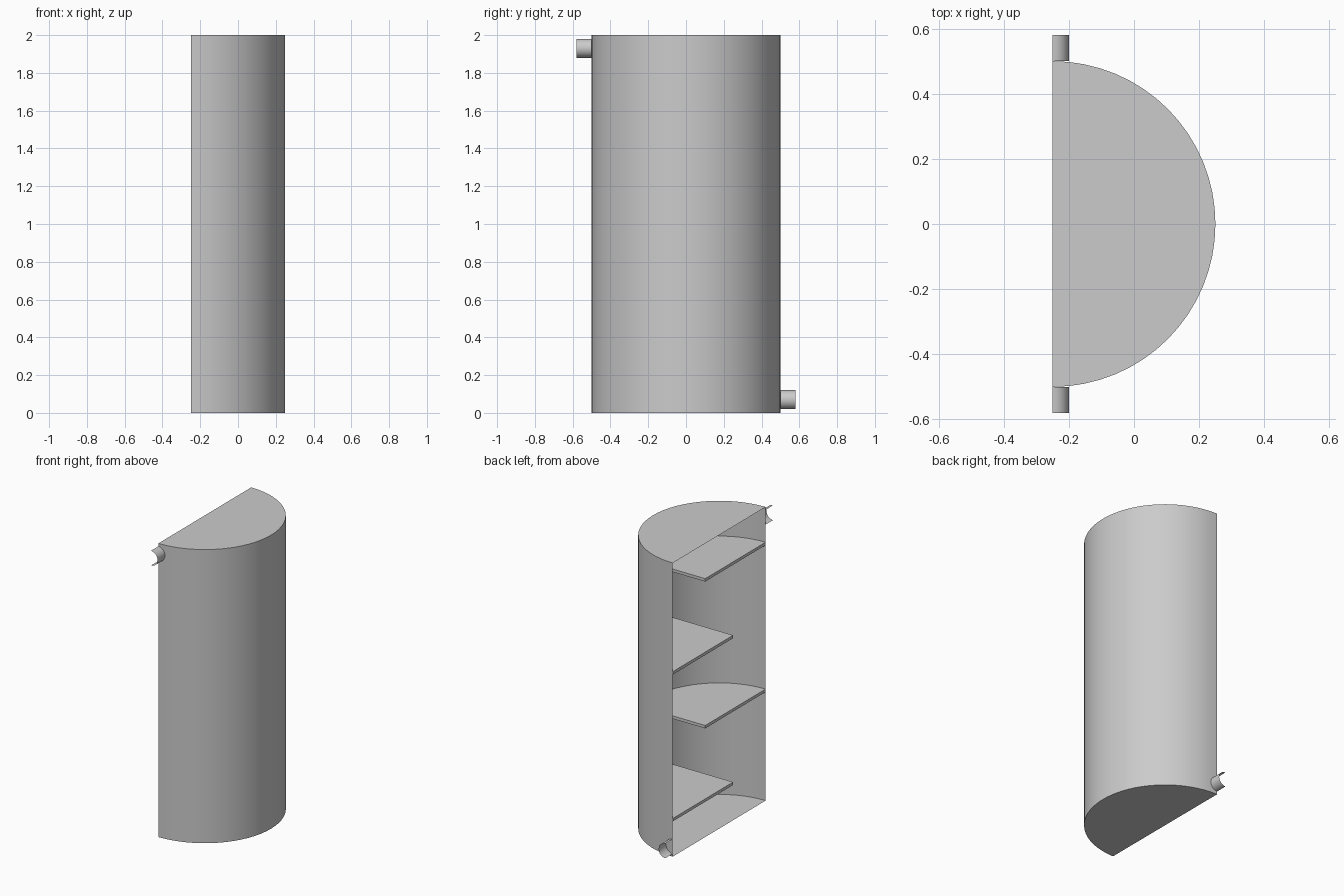
import bpy, bmesh, math
from mathutils import Vector

if "Cube" in bpy.data.objects:
    bpy.data.objects.remove(bpy.data.objects["Cube"])

CUT_X = -0.25      # plane of the lengthwise cut
R = 0.5            # vessel radius
H = 2.0            # vessel height

steel = bpy.data.materials.new("grey_steel")
steel.diffuse_color = (0.6, 0.6, 0.6, 1)
steel.use_nodes = True
steel.node_tree.nodes["Principled BSDF"].inputs["Base Color"].default_value = steel.diffuse_color


def arc(radius, a0, a1, n):
    """Points on an arc about the origin, angle measured from +x."""
    return [(radius * math.cos(a0 + (a1 - a0) * i / n),
             radius * math.sin(a0 + (a1 - a0) * i / n)) for i in range(n + 1)]


def extrude(name, points, direction, wall, caps):
    """Sweep a profile; an open wall leaves the side between its ends off."""
    bm = bmesh.new()
    low = [bm.verts.new(p) for p in points]
    high = [bm.verts.new(Vector(p) + Vector(direction)) for p in points]
    n = len(points)
    for i in range(n if wall == "closed" else n - 1):
        j = (i + 1) % n
        bm.faces.new((low[i], low[j], high[j], high[i]))
    if caps:
        bm.faces.new(low[::-1])
        bm.faces.new(high)
    bmesh.ops.recalc_face_normals(bm, faces=bm.faces)
    # the curved skin bulges towards +x, so its outside must face that way
    skin = max((f for f in bm.faces), key=lambda f: f.calc_center_median().x)
    if skin.normal.x < 0:
        bmesh.ops.reverse_faces(bm, faces=bm.faces)
    mesh = bpy.data.meshes.new(name)
    bm.to_mesh(mesh)
    bm.free()
    mesh.materials.append(steel)
    obj = bpy.data.objects.new(name, mesh)
    bpy.context.collection.objects.link(obj)
    bpy.ops.object.select_all(action='DESELECT')
    obj.select_set(True)
    bpy.context.view_layer.objects.active = obj
    bpy.ops.object.shade_smooth_by_angle(angle=math.radians(30))
    return obj


half = math.pi / 2

# Half-cylinder vessel with end plates, open along the cut
extrude("vessel_shell", [(CUT_X + x, y, 0) for x, y in arc(R, -half, half, 32)],
        (0, 0, H), "open", True)

# Baffle plates, alternating from side to side
REACH = 0.15       # how far each plate passes the middle
for i, z in enumerate((1.75, 1.25, 0.75, 0.25)):
    side = 1 if i % 2 == 0 else -1
    r = R - 0.001
    outline = arc(r, -half, math.asin(REACH / r), 24) + [(0, REACH)]
    extrude(f"baffle_{i + 1}", [(CUT_X + x, side * y, z - 0.01) for x, y in outline],
            (0, 0, 0.02), "closed", True)

# Half-round inlet and outlet pipes
for name, side, z in (("inlet_pipe", -1, 1.93), ("outlet_pipe", 1, 0.07)):
    extrude(name, [(CUT_X + x, side * R, z + h) for x, h in arc(0.05, -half, half, 16)],
            (0, side * 0.08, 0), "open", False)
